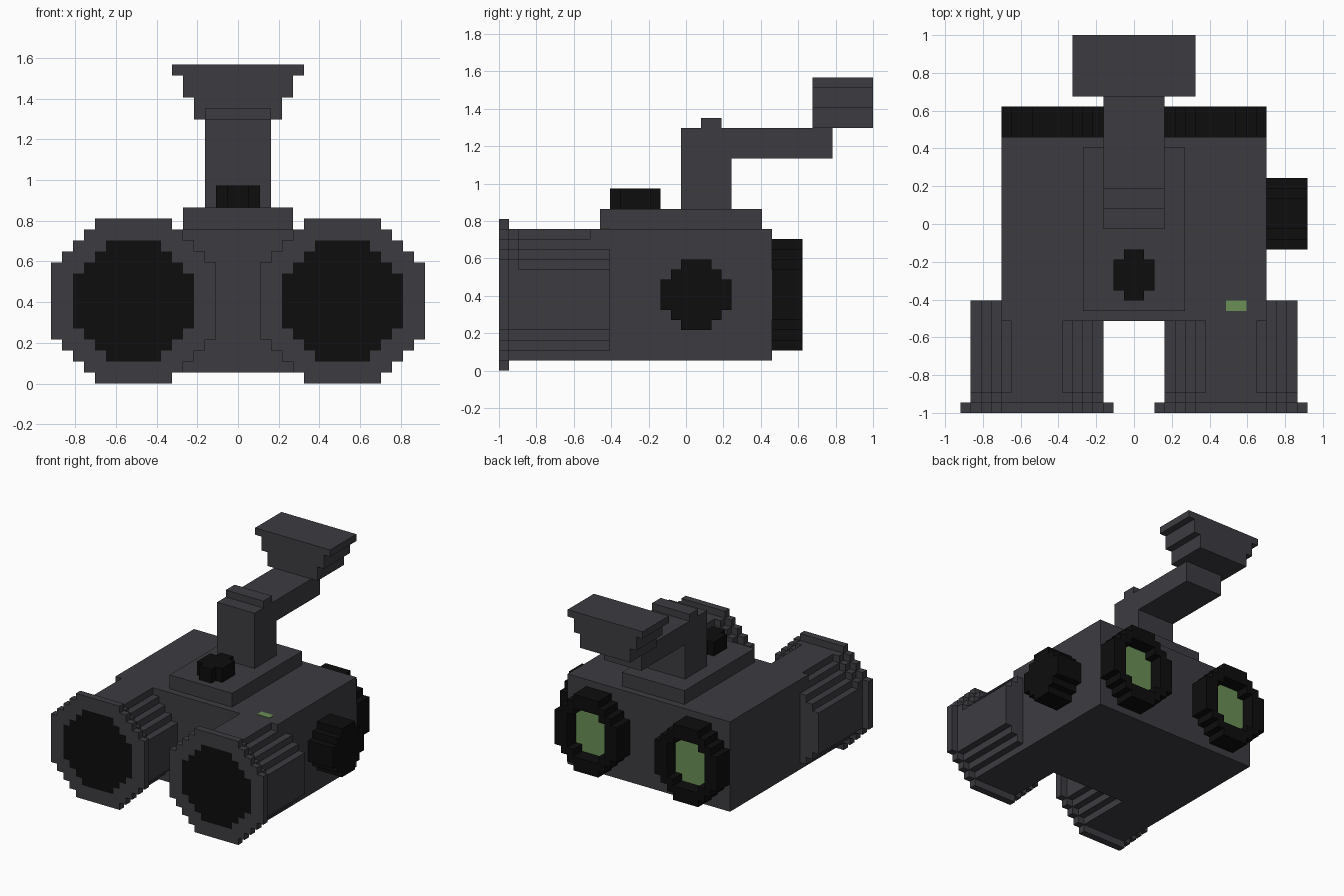
import bpy, bmesh
from mathutils import Vector

if "Cube" in bpy.data.objects:
    bpy.data.objects.remove(bpy.data.objects["Cube"])

V = 2 / 37  # one block; x and z count blocks from the centre / ground, y from the front


def material(name, rgb):
    m = bpy.data.materials.new(name)
    m.diffuse_color = (*rgb, 1)
    m.use_nodes = True
    m.node_tree.nodes["Principled BSDF"].inputs["Base Color"].default_value = m.diffuse_color
    return m


GREY = material("dark grey", (0.046, 0.044, 0.052))
BLACK = material("black", (0.004, 0.004, 0.004))
GREEN = material("lens green", (0.145, 0.275, 0.093))


def prism(name, loops, axis, a, b, mat):
    """Extrude a flat outline (further loops are holes) along an axis from a to b."""
    def place(u, v, w):
        p = {"x": (w, u, v), "y": (u, w, v), "z": (u, v, w)}[axis]
        return Vector((p[0] * V, p[1] * V - 1, p[2] * V))

    bm = bmesh.new()
    for loop in loops:
        vs = [bm.verts.new(place(u, v, a)) for u, v in loop]
        for i, vert in enumerate(vs):
            bm.edges.new((vs[i - 1], vert))
    bmesh.ops.triangle_fill(bm, edges=bm.edges[:], use_beauty=True)
    ext = bmesh.ops.extrude_face_region(bm, geom=bm.faces[:])["geom"]
    top = [g for g in ext if isinstance(g, bmesh.types.BMVert)]
    bmesh.ops.translate(bm, verts=top, vec=place(0, 0, b) - place(0, 0, a))
    bmesh.ops.recalc_face_normals(bm, faces=bm.faces[:])
    mesh = bpy.data.meshes.new(name)
    bm.to_mesh(mesh)
    bm.free()
    mesh.materials.append(mat)
    obj = bpy.data.objects.new(name, mesh)
    bpy.context.collection.objects.link(obj)
    return obj


def rect(u0, u1, v0, v1):
    return [(u0, v0), (u1, v0), (u1, v1), (u0, v1)]


def stepped(centre, base, rows):
    """Stepped outline from (width, height) rows stacked upwards."""
    right, left, v = [], [], base
    for width, height in rows:
        right += [(centre + width / 2, v), (centre + width / 2, v + height)]
        left += [(centre - width / 2, v), (centre - width / 2, v + height)]
        v += height
    return right + left[::-1]


def disc(*widths, middle):
    """Symmetric stepped disc rows: one-block steps up to a tall middle row."""
    steps = [(w, 1) for w in widths[:-1]]
    return steps + [(widths[-1], middle)] + steps[::-1]


# Main housing
prism("body", [rect(-13, 13, 1, 14)], "y", 9, 27, GREY)
prism("top_plate", [rect(-5, 5, 10, 26)], "z", 14, 16, GREY)

# Left and right optics
for side, label in ((-1, "left"), (1, "right")):
    c = side * 9.5
    lens = stepped(c, 2, disc(5, 7, 9, 11, middle=5))
    prism(label + "_front_rim",
          [stepped(c, 0, disc(7, 9, 11, 13, 15, middle=7)), lens], "y", 0, 1, GREY)
    prism(label + "_front_lens", [lens], "y", 0, 1, BLACK)
    prism(label + "_barrel_collar",
          [stepped(c, 1, disc(7, 9, 11, 13, middle=7))], "y", 1, 2, GREY)
    barrel = [(7, 1), (9, 1), (11, 1), (13, 6), (11, 1), (9, 1), (7, 1), (5, 1)]
    prism(label + "_barrel", [stepped(c, 1, barrel)], "y", 2, 11, GREY)

    # Eyecup with a recessed green lens
    e = side * 8
    hole = stepped(e, 4, disc(4, 6, middle=5))
    prism(label + "_eyecup",
          [stepped(e, 2, disc(4, 6, 8, 10, middle=5)), hole], "y", 27, 30, BLACK)
    prism(label + "_eye_lens", [hole], "y", 27, 28, GREEN)

# Knobs and indicator light
prism("side_knob", [stepped(19.5, 4, disc(3, 5, 7, middle=3))], "x", 13, 17, BLACK)
prism("top_knob", [stepped(0, 11, disc(2, 4, middle=3))], "z", 16, 18, BLACK)
prism("indicator_light", [rect(9, 11, 10, 11)], "z", 14, 14.06, GREEN)

# Bent mounting arm with a ridge, and the flared mount
arm = [(18, 16), (23, 16), (23, 21), (33, 21), (33, 24),
       (22, 24), (22, 25), (20, 25), (20, 24), (18, 24)]
prism("mount_arm", [arm], "x", -3, 3, GREY)
prism("mount_block", [stepped(0, 24, [(8, 2), (10, 2), (12, 1)])], "y", 31, 37, GREY)
